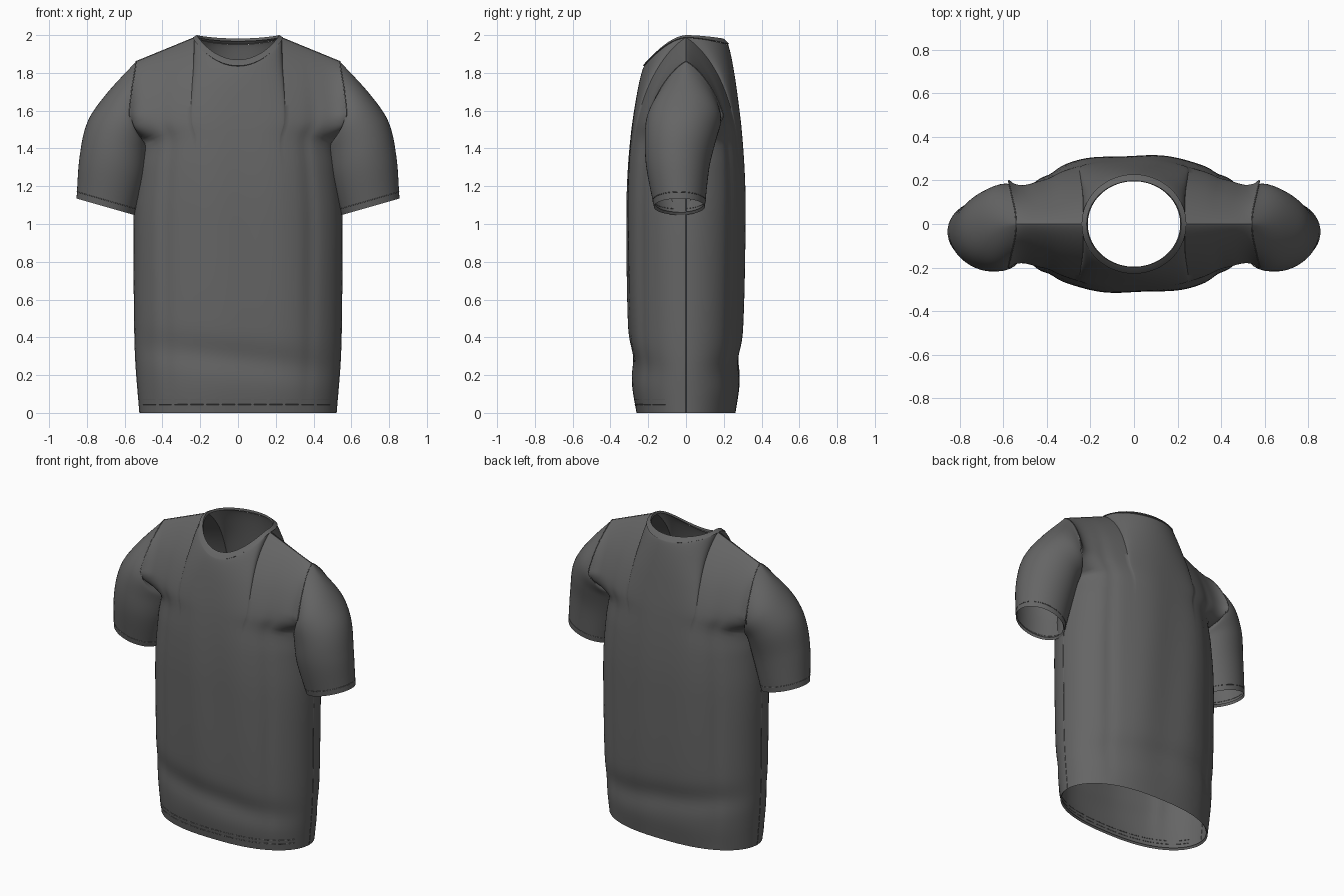
import bpy, bmesh, math
from mathutils import Vector

if "Cube" in bpy.data.objects:
    bpy.data.objects.remove(bpy.data.objects["Cube"])

fabric = bpy.data.materials.new("charcoal_fabric")
fabric.diffuse_color = (0.13, 0.13, 0.13, 1)
fabric.use_nodes = True
fabric.node_tree.nodes["Principled BSDF"].inputs["Base Color"].default_value = fabric.diffuse_color


def curve(pts, z):
    """Smooth interpolation through (z, value) points."""
    z = min(max(z, pts[0][0]), pts[-1][0])
    i = max(k for k in range(len(pts) - 1) if pts[k][0] <= z)

    def slope(k):
        a, b = pts[max(k - 1, 0)], pts[min(k + 1, len(pts) - 1)]
        return (b[1] - a[1]) / (b[0] - a[0])
    (z0, v0), (z1, v1) = pts[i], pts[i + 1]
    h = z1 - z0
    t = (z - z0) / h
    return (v0 * (1 + 2 * t) * (1 - t) ** 2 + v1 * t * t * (3 - 2 * t)
            + h * t * (1 - t) * (slope(i) * (1 - t) - slope(i + 1) * t))


def finish(name, bm, angle=50):
    bmesh.ops.remove_doubles(bm, verts=bm.verts, dist=0.0008)
    bmesh.ops.recalc_face_normals(bm, faces=bm.faces)
    me = bpy.data.meshes.new(name)
    bm.to_mesh(me)
    bm.free()
    me.materials.append(fabric)
    ob = bpy.data.objects.new(name, me)
    bpy.context.collection.objects.link(ob)
    bpy.ops.object.select_all(action='DESELECT')
    ob.select_set(True)
    bpy.context.view_layer.objects.active = ob
    bpy.ops.object.shade_smooth_by_angle(angle=math.radians(angle))
    return ob


def add_grid(bm, rows, closed=False):
    vs = [[bm.verts.new(p) for p in r] for r in rows]
    n = len(rows[0])
    for a, b in zip(vs, vs[1:]):
        for i in range(n if closed else n - 1):
            j = (i + 1) % n
            bm.faces.new((a[i], a[j], b[j], b[i]))


def stitch(name, pts, radius=0.0025, closed=False):
    """Thin thread following the cloth."""
    cu = bpy.data.curves.new(name, 'CURVE')
    cu.dimensions = '3D'
    cu.bevel_depth, cu.bevel_resolution = radius, 0
    sp = cu.splines.new('POLY')
    sp.points.add(len(pts) - 1)
    for q, p in zip(sp.points, pts):
        q.co = (*p, 1)
    sp.use_cyclic_u = closed
    cu.materials.append(fabric)
    bpy.context.collection.objects.link(bpy.data.objects.new(name, cu))


# Body profile: half width and half depth by height
WIDTH = [(0, .52), (.3, .543), (.7, .55), (1.05, .55), (1.3, .53), (1.45, .515),
         (1.54, .57), (1.7, .563), (1.86, .54), (2.1, .54)]
DEPTH = [(0, .262), (.15, .285), (.5, .306), (1.0, .314), (1.2, .312),
         (1.5, .297), (1.7, .285), (2.1, .27)]
NECK = .235 / .54


def neck(side, sn):
    """Neck seam depth and height."""
    return .222 * sn, 1.985 - (.15 if side < 0 else .035) * sn ** 1.7


def top_edge(side, s):
    s = abs(s)
    if s < NECK:
        return neck(side, math.sqrt(max(0, 1 - (s / NECK) ** 2)))
    return 0, 1.985 - .125 * (s - NECK) / (1 - NECK)


def body_point(side, s, z):
    a = abs(s)
    x = s * curve(WIDTH, z)
    ytop, ztop = top_edge(side, s)
    sec = math.sqrt(max(0, 1 - a ** 2.5))
    hole = .8 * math.sqrt(min(1, max(0, (z - 1.45) / .12)))
    y = curve(DEPTH, z) * (sec + hole * a ** 6 * (1 - sec))
    # soft drape folds
    fade = math.sin(math.pi * min(1, z / 1.9)) ** .7 if 0 < z < 1.9 else 0
    y -= sec * fade * (.014 * math.exp(-((a - .70) / .06) ** 2)
                       + .004 * math.sin(17 * x + 1.5 * z + side))
    y -= sec * .018 * math.exp(-((z - .29 + .12 * x) / .08) ** 2)
    # close in toward shoulder seam and neckline
    if z > 1.2:
        r = min(1, (z - 1.2) / (ztop - 1.2))
        y = ytop + (y - ytop) * (1 - r ** 3) ** .8
    return Vector((x, side * y, z))


# Body: front and back panels, open at armholes, neck and hem
half = [NECK * math.sin(i / 16 * math.pi / 2) for i in range(16)]
half += [NECK + (1 - NECK) * math.sin(i / 22 * math.pi / 2) for i in range(23)]
cols = [-s for s in half[:0:-1]] + half
rows = [i / 50 * .76 for i in range(50)]
rows += [.76 + .24 * math.sin(i / 40 * math.pi / 2) for i in range(41)]
bm = bmesh.new()
for side in (-1, 1):
    add_grid(bm, [[body_point(side, s, t * top_edge(side, s)[1]) for s in cols] for t in rows])
finish("shirt_body", bm)

# Collar: band folded over the neck seam
N = 72
bands = [[] for _ in range(5)]
for i in range(N):
    c, sn = math.cos(2 * math.pi * i / N), math.sin(2 * math.pi * i / N)
    side, m = (-1 if sn < 0 else 1), abs(sn)
    y, z = neck(side, m)
    drop = (.13 if side < 0 else .018) * m ** 1.7
    bands[0].append((.235 * c, side * y, z))
    bands[1].append((.24 * c, side * (y + .006 * m), z + .003))
    bands[2].append((.225 * c, side * .211 * m, 1.996 - drop - .006 * m))
    bands[3].append((.217 * c, side * .198 * m, 2.0 - drop))
    bands[4].append((.212 * c, side * .196 * m, 1.985 - drop))
bm = bmesh.new()
add_grid(bm, bands, True)
finish("collar", bm, 60)

# Sleeves: rings from armhole to cuff (distance, outer xz, inner xz, y centre, y half)
KEYS = [(.45, .70, 1.685, .482, 1.41, -.012, .197),
        (.75, .795, 1.545, .478, 1.375, -.028, .19),
        (1.15, .838, 1.36, .495, 1.25, -.043, .168),
        (1.6, .855, 1.135, .55, 1.048, -.035, .135)]
M = 48


def sleeve_ring(d, grow=0.0):
    pts = []
    for i in range(M):
        c, sn = math.cos(2 * math.pi * i / M), math.sin(2 * math.pi * i / M)
        z0 = 1.655 + .205 * c
        side = 1 if sn > 0 else -1
        arm = body_point(side, 1, z0)
        tracks = []
        for k in KEYS:
            mx, mz = (k[1] + k[3]) / 2, (k[2] + k[4]) / 2
            tracks.append((k[0], (mx + (k[1] - mx + grow) * c,
                                  k[5] + (k[6] + grow) * sn, mz + (k[2] - mz) * c)))
        pts.append(Vector([curve([(0, arm[a])] + [(q, p[a]) for q, p in tracks], d)
                           for a in range(3)]))
    return pts


for sx, label in ((1, "left"), (-1, "right")):
    flip = Vector((sx, 1, 1))
    bm = bmesh.new()
    rings = [[p * flip for p in sleeve_ring(1.6 * i / 32)] for i in range(33)]
    # turned-in cuff edge
    rings.append([p * flip + Vector((0, 0, .015)) for p in sleeve_ring(1.6, -.008)])
    add_grid(bm, rings, True)
    finish(label + "_sleeve", bm, 60)
    stitch(label + "_armhole_seam", rings[0], .003, True)
    stitch(label + "_cuff_stitch", [p * flip for p in sleeve_ring(1.53)], .002, True)
    # side and shoulder seams
    stitch(label + "_side_seam", [body_point(1, sx, z / 20 * 1.44) for z in range(21)])
    stitch(label + "_shoulder_seam",
           [Vector((sx * .54 * s, 0, top_edge(1, s)[1])) for s in (NECK, .7, 1)])

# Hem: turned-in edge and two stitch lines
loop = [(-1, s) for s in cols] + [(1, s) for s in cols[-2:0:-1]]
edge = [body_point(d, s, 0) for d, s in loop]
bm = bmesh.new()
add_grid(bm, [edge, [Vector((p.x * .98, p.y * .97, .012)) for p in edge]], True)
finish("hem_edge", bm)
for k, z in enumerate((.045, .07)):
    for j in range(12):
        dash = [body_point(-1, -.96 + .16 * j + .13 * i / 6, z) for i in range(7)]
        stitch("hem_stitch_%d_%d" % (k + 1, j + 1), dash, .0022)
